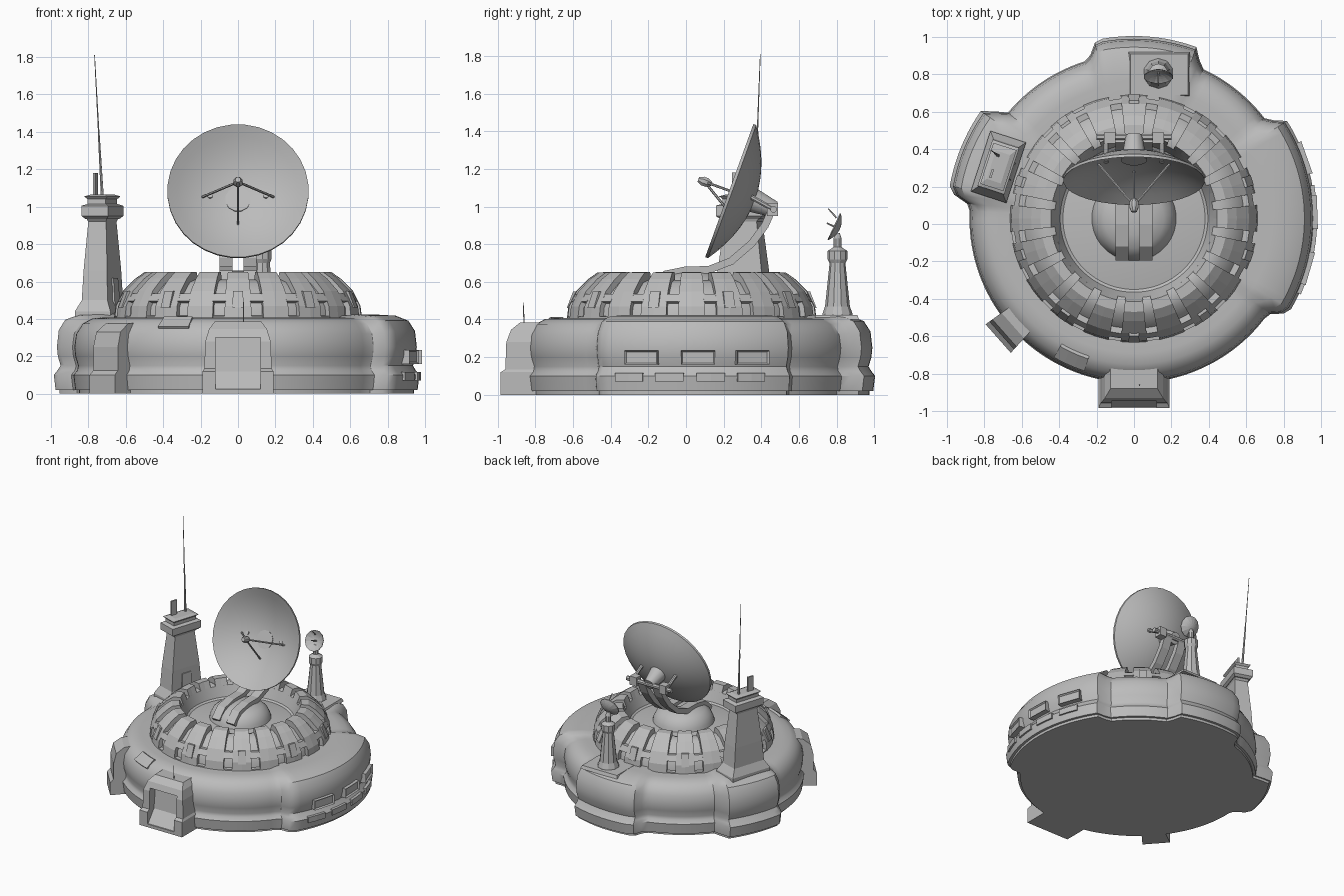
import bpy, bmesh, math
from mathutils import Matrix, Vector

if "Cube" in bpy.data.objects:
    bpy.data.objects.remove(bpy.data.objects["Cube"])

GREY = bpy.data.materials.new("plain grey")
GREY.diffuse_color = (0.5, 0.5, 0.5, 1)
GREY.use_nodes = True
GREY.node_tree.nodes["Principled BSDF"].inputs["Base Color"].default_value = GREY.diffuse_color
CY = 0.03                                  # the round base sits slightly back
HUB = Matrix.Translation((0, CY, 0))


def loft(name, rings, mat=Matrix(), smooth=True, inset=None):
    """Skin closed rings of points in order and cap both ends."""
    bm = bmesh.new()
    rows = [[bm.verts.new(mat @ Vector(p)) for p in ring] for ring in rings]
    n = len(rows[0])
    for a, b in zip(rows, rows[1:]):
        for i in range(n):
            j = (i + 1) % n
            bm.faces.new((a[i], a[j], b[j], b[i]))
    for row in (rows[0], rows[-1]):
        if (row[0].co - row[n // 2].co).length > 1e-3:
            bm.faces.new(row)
    bmesh.ops.remove_doubles(bm, verts=bm.verts, dist=1e-5)
    bmesh.ops.recalc_face_normals(bm, faces=bm.faces)
    if inset:                              # recess the face looking outwards most
        f = max(bm.faces, key=lambda q: (q.calc_center_median() - Vector((0, CY, 0))).xy.length)
        bmesh.ops.inset_region(bm, faces=[f], thickness=inset, depth=-inset)
    me = bpy.data.meshes.new(name)
    bm.to_mesh(me)
    bm.free()
    me.materials.append(GREY)
    ob = bpy.data.objects.new(name, me)
    bpy.context.collection.objects.link(ob)
    ob["smooth"] = smooth
    return ob


def polar(r, t, z):
    return (r * math.cos(t), r * math.sin(t), z)


def lathe(name, profile, sides, mat=HUB, smooth=True):
    return loft(name, [[polar(r, math.tau * (i + .5) / sides, z) for i in range(sides)]
                       for r, z in profile], mat, smooth)


def wedge(name, profile, deg, half, steps=1, inset=None):
    """Closed (radius, z) outline swept over a small arc of the base."""
    ts = [math.radians(deg - half + 2 * half * i / steps) for i in range(steps + 1)]
    return loft(name, [[polar(r, t, z) for r, z in profile] for t in ts], HUB, False, inset)


def block(name, levels, mat=Matrix()):
    """Stack of rectangles: (z, x0, x1, y0, y1)."""
    return loft(name, [[(a, c, z), (b, c, z), (b, d, z), (a, d, z)]
                       for z, a, b, c, d in levels], mat, False)


def slab(name, outline, x0, x1):
    """(y, z) outline extruded along x."""
    return loft(name, [[(x, y, z) for y, z in outline] for x in (x0, x1)], smooth=False)


def rod(name, p, q, r0, r1=None, sides=8):
    p, q = Vector(p), Vector(q)
    m = Matrix.Translation(p) @ (q - p).to_track_quat('Z', 'Y').to_matrix().to_4x4()
    return lathe(name, [(r0, 0), (r0 if r1 is None else r1, (q - p).length)], sides, m)


# Round base with swollen bays at the right, back and left
BAYS = [(0.5, 33, 0.09), (86, 17, 0.095), (158, 14.5, 0.12)]   # angle, half width, bulge
BASE = [(.85, 0, 1), (.85, .02, 1), (.87, .02, 1), (.88, .10, 1), (.86, .125, 1),
        (.855, .15, .9), (.87, .2, .9), (.875, .25, .9), (.865, .32, .9), (.83, .375, .9),
        (.78, .402, .7), (.72, .408, .2), (.63, .405, 0)]


def bulge(deg):
    d = 0
    for a, half, amount in BAYS:
        off = abs((deg - a + 180) % 360 - 180)
        d = max(d, amount * min(1, max(0, (half + 3 - off) / 4)))
    return d


rings = []
for r, z, w in BASE:
    ring = []
    for i in range(144):
        deg = i * 2.5
        d = bulge(deg)
        ring.append(polar(r + d * w, math.radians(deg), z + (d * .17 if z > .3 else 0)))
    rings.append(ring)
loft("base_ring", rings, HUB)

# Window boxes and lower panels on the right bay
for deg in (-16, 2, 19.5):
    wedge("side_window", [(.9, .16), (.985, .16), (.985, .235), (.9, .235)], deg, 5.3, 1, .012)
for deg in (-20, -7, 6, 19):
    wedge("lower_panel", [(.9, .07), (.98, .07), (.98, .115), (.9, .115)], deg, 4.5, 2)

# Block on the front left and a small hatch beside it
wedge("front_left_block", [(.7, 0), (.975, 0), (.975, .10), (.95, .125), (.95, .25),
                           (.93, .33), (.87, .375), (.7, .39)], 221.5, 6)
wedge("roof_hatch", [(.85, .35), (.858, .36), (.79, .412), (.77, .40)], 246, 6, 3)

# Front gate with a recessed doorway and a ramp
gate = block("front_gate", [(0, -.19, .19, -.985, -.7), (.12, -.19, .19, -.985, -.7),
                            (.135, -.18, .18, -.96, -.7), (.28, -.175, .175, -.955, -.7),
                            (.345, -.155, .155, -.93, -.7), (.385, -.125, .125, -.88, -.7)])
cutter = slab("gate_cutter", [(-1.2, .025), (-.975, .025), (-.90, .12), (-.88, .30), (-1.2, .30)],
              -.12, .12)
cutter.hide_render = True
cut = gate.modifiers.new("doorway", 'BOOLEAN')
cut.operation, cut.object = 'DIFFERENCE', cutter
bpy.context.view_layer.objects.active = gate
bpy.ops.object.modifier_apply(modifier=cut.name)
bpy.data.objects.remove(cutter)
rod("gate_aerial", (.03, -.86, .37), (.03, -.865, .49), .004, .002, 5)

# Crown: sunken core, arched panels, lintels over the windows in the gaps
lathe("crown_core", [(.635, .38), (.63, .46), (.59, .53), (.52, .595), (.46, .61), (.425, .60),
                     (.395, .52), (.38, .51), (.2, .54), (0, .54)], 60)
PANEL = [(.665, .39), (.655, .47), (.615, .55), (.55, .615), (.50, .65), (.445, .652),
         (.425, .60), (.43, .54), (.58, .40)]
for i in range(20):
    deg = 18 * i
    wedge("crown_panel", PANEL, deg, 6.2, 2)
    wedge("window_lintel", [(.645, .495), (.62, .535), (.57, .53), (.6, .48)], deg + 9, 3.2)
    wedge("window_sill", [(.66, .39), (.66, .415), (.6, .42), (.6, .39)], deg + 9, 3.2)
    if i % 2:
        wedge("panel_rib", [(.665, .46), (.63, .55), (.60, .55), (.62, .46)], deg, 2.5)
lathe("turret_dome", [(.23, .52), (.22, .56), (.20, .60), (.16, .633), (.09, .655), (0, .66)], 32)

# Two curved arms carrying the main dish
PATH = [(-.18, .57), (-.11, .64), (0, .662), (.12, .664), (.24, .71), (.35, .805),
        (.42, .90), (.455, .98)]
top, bottom = [], []
for i, (y, z) in enumerate(PATH):
    a, b = PATH[max(i - 1, 0)], PATH[min(i + 1, len(PATH) - 1)]
    ny, nz = Vector((a[1] - b[1], b[0] - a[0])).normalized() * .02
    top.append((y + ny, z + nz))
    bottom.append((y - ny, z - nz))
for s in (-1, 1):
    slab("dish_arm", top + bottom[::-1], s * .03, s * .10)

# Pivot behind the dish
rod("pivot_bar", (-.2, .465, .985), (.2, .465, .985), .018)
rod("dish_hub", (0, .34, 1.04), (0, .47, .985), .07, .045, 12)
for s in (-1, 1):
    block("pivot_box", [(.95, s * .1, s * .16, .43, .49), (1.02, s * .1, s * .16, .43, .49)])
    rod("dish_brace", (s * .15, .465, .985), (s * .15, .33, 1.06), .014)

# Main dish, tripod and feed
TILT = Matrix.Translation((0, .23, 1.085)) @ Matrix.Rotation(math.radians(70.1), 4, 'X')


def bowl(radius, depth, thick):
    rs = [radius * k / 7 for k in range(8)]
    curve = [(r, depth * ((r / radius) ** 2 - 1)) for r in rs]
    return curve + [(r, z - thick) for r, z in curve[::-1]]


lathe("main_dish", bowl(.378, .13, .016), 32, TILT)
for x, y in ((-.19, 0), (.19, 0), (0, -.15)):
    foot = Vector((x, y, .13 * ((x * x + y * y) / .378 ** 2 - 1)))
    rod("feed_strut", TILT @ foot, TILT @ Vector((0, 0, .14)), .007, .007, 6)
lathe("feed_horn", [(.012, .10), (.026, .125), (.026, .15), (.015, .175)], 8, TILT)

# Tall tower on the left bay, turned to face the centre
TOWER = Matrix.Translation((-.725, .305, 0)) @ Matrix.Rotation(math.radians(-18), 4, 'Z')


def centred(levels):
    return [(z, -a, a, -b, b) for z, a, b in levels]


block("tower_shaft", centred([(.40, .10, .17), (.44, .10, .17), (.50, .072, .135),
                              (.66, .066, .122), (.92, .05, .09), (.95, .062, .115)]), TOWER)
block("tower_cap", centred([(.935, .06, .11), (.95, .075, .13), (1.005, .075, .13),
                            (1.015, .05, .10), (1.04, .05, .10), (1.055, .065, .115),
                            (1.065, .04, .08)]), TOWER)
block("tower_rib", [(.42, .05, .09, -.05, .05), (.62, .05, .075, -.04, .04)], TOWER)
block("tower_fin", [(1.04, -.03, -.018, -.07, -.02), (1.18, -.03, -.018, -.07, -.02)], TOWER)
rod("tall_aerial_lower", (-.725, .365, 1.04), (-.745, .38, 1.4), .009, .005, 6)
rod("tall_aerial_upper", (-.745, .38, 1.4), (-.767, .395, 1.81), .004, .002, 5)

# Small round tower with its own dish on the back bay
block("back_pad", [(.40, -.03, .30, .68, .92), (.425, -.02, .29, .69, .91)])
BACK = Matrix.Translation((.13, .805, 0))
lathe("back_tower", [(.085, .40), (.08, .43), (.066, .47), (.042, .70), (.052, .72), (.052, .765),
                     (.035, .775), (.022, .785), (.022, .83), (.012, .86)], 10, BACK, False)
SMALL = Matrix.Translation((.13, .785, .895)) @ Matrix.Rotation(math.radians(65), 4, 'X')
lathe("small_dish", bowl(.08, .03, .006), 12, SMALL, False)
rod("small_feed", SMALL @ Vector((0, 0, -.03)), SMALL @ Vector((0, 0, .04)), .006, .004, 6)
rod("small_aerial", (.13, .80, .94), (.13, .755, .99), .005, .003, 5)

# Keep hard edges sharp on the rounded parts
bpy.ops.object.select_all(action='DESELECT')
for ob in bpy.context.collection.objects:
    if ob.get("smooth"):
        ob.select_set(True)
        bpy.context.view_layer.objects.active = ob
bpy.ops.object.shade_smooth_by_angle(angle=math.radians(32))
